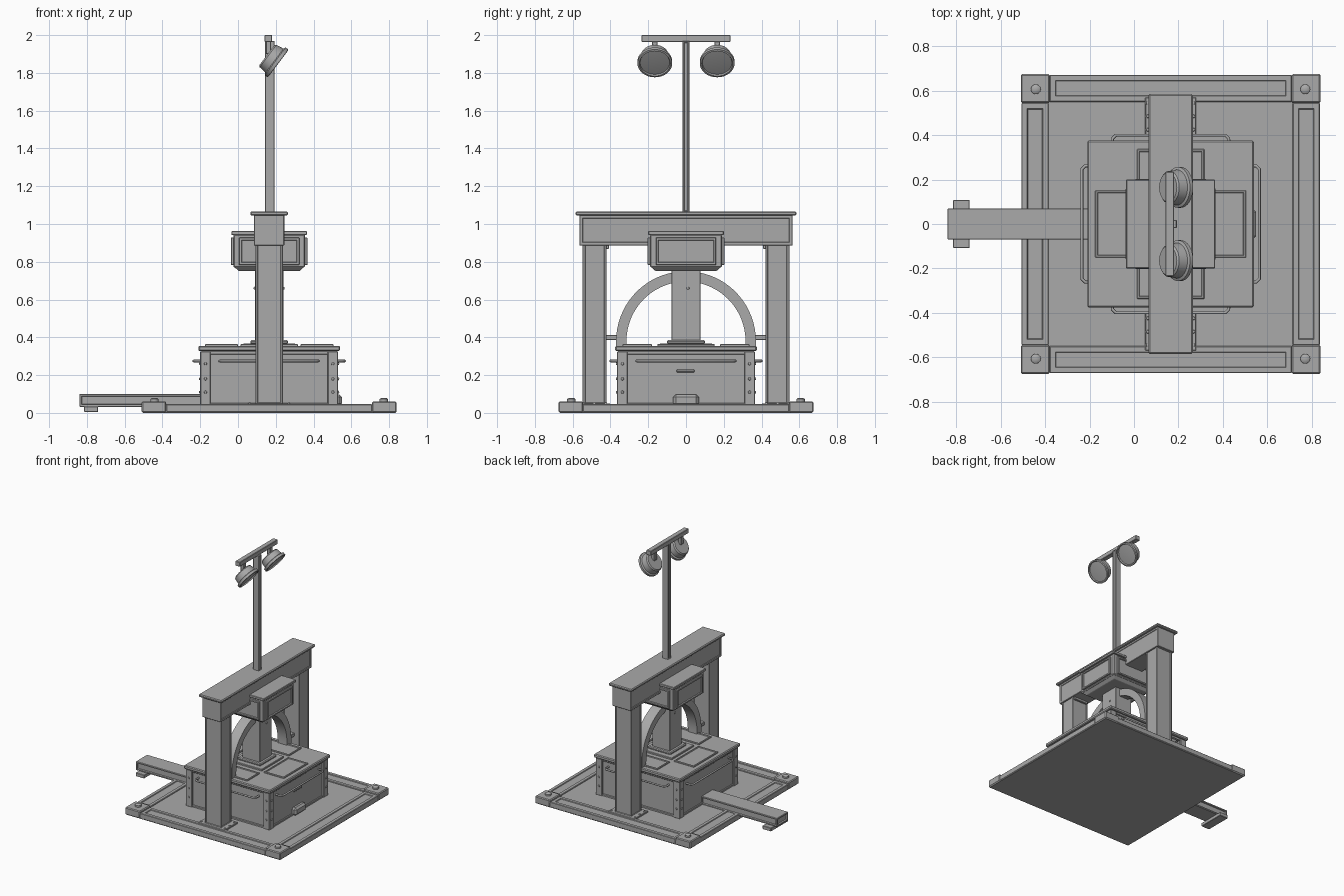
import bpy, bmesh, math
from mathutils import Vector, Matrix

cube = bpy.data.objects.get("Cube")
if cube:
    bpy.data.objects.remove(cube, do_unlink=True)

CX = 0.165  # centre line of the machine
GREY = (0.4, 0.4, 0.4, 1)
grey = bpy.data.materials.new("plain grey")
grey.use_nodes = True
grey.diffuse_color = GREY
grey.node_tree.nodes["Principled BSDF"].inputs["Base Color"].default_value = GREY


def finish(name, bm, smooth=False):
    bmesh.ops.recalc_face_normals(bm, faces=bm.faces)
    mesh = bpy.data.meshes.new(name)
    bm.to_mesh(mesh)
    bm.free()
    mesh.materials.append(grey)
    ob = bpy.data.objects.new(name, mesh)
    bpy.context.collection.objects.link(ob)
    if smooth:
        bpy.ops.object.select_all(action="DESELECT")
        ob.select_set(True)
        bpy.context.view_layer.objects.active = ob
        bpy.ops.object.shade_smooth_by_angle(angle=math.radians(35))
    return ob


def box(name, x, y, z, panels=(), margin=0.03, depth=-0.008, bevel=0.003, taper=0):
    """Box from (low, high) ranges; faces along the panel directions get an inset panel."""
    bm = bmesh.new()
    bmesh.ops.create_cube(bm, size=1)
    for v in bm.verts:
        low = v.co.z < 0
        v.co = [r[0] + (r[1] - r[0]) * (c + 0.5) for r, c in zip((x, y, z), v.co)]
        if low and taper:
            v.co.x -= math.copysign(taper, v.co.x)
            v.co.y -= math.copysign(taper, v.co.y)
    if bevel:
        bmesh.ops.bevel(bm, geom=bm.edges[:], offset=bevel, segments=1, affect="EDGES")
    bm.normal_update()
    for d in panels:
        face = max((f for f in bm.faces if f.normal.dot(Vector(d)) > 0.99), key=lambda f: f.calc_area())
        bmesh.ops.inset_individual(bm, faces=[face], thickness=margin)
        bmesh.ops.inset_individual(bm, faces=[face], thickness=0.004, depth=depth)
    bmesh.ops.translate(bm, verts=bm.verts, vec=(CX, 0, 0))
    return finish(name, bm)


def lathe(name, profile, origin, axis=(0, 0, 1), steps=32):
    """Spin (radius, height) points round an axis."""
    bm = bmesh.new()
    verts = [bm.verts.new((r, 0, h)) for r, h in profile]
    edges = [bm.edges.new(p) for p in zip(verts, verts[1:])]
    bmesh.ops.spin(bm, geom=verts + edges, cent=(0, 0, 0), axis=(0, 0, 1),
                   angle=math.tau, steps=steps)
    bmesh.ops.remove_doubles(bm, verts=bm.verts, dist=0.0001)
    turn = Vector((0, 0, 1)).rotation_difference(Vector(axis)).to_matrix().to_4x4()
    place = Matrix.Translation(Vector(origin) + Vector((CX, 0, 0))) @ turn
    bmesh.ops.transform(bm, matrix=place, verts=bm.verts)
    return finish(name, bm, True)


def rivet(name, origin, axis, r=0.008):
    lathe(name, [(r, 0), (r * 0.8, r * 0.6), (0, r * 0.8)], origin, axis, 10)


def sym(h):
    return (-h, h)


def span(s, a, b):
    return tuple(sorted((s * a, s * b)))


UP, LEFT, RIGHT, FRONT, BACK = (0, 0, 1), (1, 0, 0), (-1, 0, 0), (0, -1, 0), (0, 1, 0)
SIDES = (LEFT, RIGHT, FRONT, BACK)

# Base plate with raised edge strips and bolted corner blocks
box("base_plate", sym(0.67), sym(0.67), (0, 0.038))
for s in (-1, 1):
    box("edge_strip_long", sym(0.545), span(s, 0.55, 0.672), (0.005, 0.046), [UP], 0.032, -0.006)
    box("edge_strip_side", span(s, 0.55, 0.672), sym(0.545), (0.005, 0.046), [UP], 0.032, -0.006)
    for t in (-1, 1):
        box("corner_block", span(s, 0.545, 0.675), span(t, 0.545, 0.675), (0.002, 0.06), bevel=0.006)
        lathe("corner_knob", [(0.022, 0), (0.022, 0.014), (0.014, 0.02), (0, 0.021)],
              (s * 0.607, t * 0.607, 0.059), steps=20)

# Main cabinet
box("cabinet", sym(0.35), sym(0.35), (0.03, 0.33))
box("cabinet_upper_rim", sym(0.36), sym(0.36), (0.31, 0.328))
box("cabinet_foot_skirt", sym(0.358), sym(0.358), (0.03, 0.052))
box("cabinet_top", sym(0.375), sym(0.375), (0.327, 0.355), bevel=0.006)
for s in (-1, 1):
    for t in (-1, 1):
        box("corner_post", span(s, 0.31, 0.365), span(t, 0.31, 0.365), (0.036, 0.325))
        for z in (0.11, 0.18, 0.26):
            rivet("post_rivet", (s * 0.365, t * 0.337, z), (s, 0, 0))
            rivet("post_rivet", (s * 0.337, t * 0.365, z), (0, t, 0))
    box("top_tile_side", span(s, 0.165, 0.34), sym(0.152), (0.35, 0.364), [UP], 0.01, -0.006)
    box("top_tile_end", sym(0.152), span(s, 0.18, 0.337), (0.35, 0.364), [UP], 0.01, -0.006)

# Grab rails round the cabinet
for i in range(4):
    curve = bpy.data.curves.new("grab_rail", "CURVE")
    curve.dimensions = "3D"
    curve.bevel_depth = 0.007
    curve.bevel_resolution = 2
    curve.use_fill_caps = True
    path = [(-0.262, 0.34), (-0.262, 0.385), (-0.247, 0.4), (0.247, 0.4), (0.262, 0.385), (0.262, 0.34)]
    line = curve.splines.new("POLY")
    line.points.add(len(path) - 1)
    for p, (a, b) in zip(line.points, path):
        p.co = (a, b, 0.275, 1)
    curve.materials.append(grey)
    rail = bpy.data.objects.new("grab_rail", curve)
    rail.rotation_euler.z = i * math.pi / 2
    rail.location.x = CX
    bpy.context.collection.objects.link(rail)

# Left face: handle slot and rounded foot pedal
box("drawer_handle", (0.345, 0.36), (-0.05, 0.045), (0.215, 0.23))
pedal = box("foot_pedal", (0.34, 0.385), sym(0.068), (0.036, 0.098), bevel=0.014)

# Central column
box("column_flange", sym(0.138), sym(0.138), (0.35, 0.368))
box("column_collar", sym(0.1), sym(0.1), (0.365, 0.385), bevel=0.006)
box("column", sym(0.076), sym(0.076), (0.37, 0.77))
for s in (-1, 1):
    rivet("column_rivet", (s * 0.076, 0.01, 0.66), (s, 0, 0))

# Head block with framed side panels
box("head", sym(0.19), sym(0.19), (0.77, 0.945), bevel=0.006)
box("head_underside", sym(0.188), sym(0.188), (0.75, 0.776), taper=0.028)
box("head_cap", sym(0.2), sym(0.2), (0.942, 0.962))
for s in (-1, 1):
    box("head_panel_side", span(s, 0.185, 0.203), sym(0.16), (0.782, 0.928),
        [(s, 0, 0)], 0.014, -0.008)
    box("head_panel_end", sym(0.16), span(s, 0.185, 0.203), (0.782, 0.928),
        [(0, s, 0)], 0.014, -0.008)

# Arch over the cabinet
bm = bmesh.new()
rings = []
points = [(math.cos(a), math.sin(a)) for a in (math.pi * i / 36 for i in range(37))]
for c, s, drop in [(1, 0, 0.03)] + [(c, s, 0) for c, s in points] + [(-1, 0, 0.03)]:
    rings.append([bm.verts.new((CX + x, r * c, 0.38 + r * s - drop))
                  for x, r in ((-0.04, 0.315), (0.04, 0.315), (0.04, 0.37), (-0.04, 0.37))])
for a, b in zip(rings, rings[1:]):
    for i in range(4):
        j = (i + 1) % 4
        bm.faces.new((a[i], a[j], b[j], b[i]))
bm.faces.new(rings[0])
bm.faces.new(rings[-1])
finish("arch", bm, True)

# Gantry legs and beam
for s in (-1, 1):
    box("gantry_leg", sym(0.073), span(s, 0.42, 0.547), (0.04, 0.9), SIDES, 0.012, -0.004)
    box("leg_foot", sym(0.115), span(s, 0.4, 0.57), (0.03, 0.05))
    box("leg_bracket", sym(0.06), span(s, 0.408, 0.43), (0.868, 0.895))
    box("arch_bracket", sym(0.03), span(s, 0.355, 0.425), (0.385, 0.412))
    for t in (-1, 1):
        for y in (0.425, 0.485, 0.545):
            rivet("foot_rivet", (t * 0.103, s * y, 0.05), UP)
box("beam", sym(0.08), sym(0.565), (0.885, 1.05), (LEFT, RIGHT), 0.02, -0.004)
box("beam_cap", sym(0.1), sym(0.585), (1.045, 1.066), bevel=0.006)

# Outrigger arm
box("outrigger_arm", (-1.005, -0.34), sym(0.07), (0.032, 0.1), (FRONT, BACK, RIGHT), 0.012, -0.01)
box("outrigger_foot", (-0.98, -0.905), sym(0.108), (0.005, 0.033))

# Light mast
box("mast", (-0.022, 0.028), sym(0.018), (1.06, 1.97), (LEFT, RIGHT), 0.007, -0.004)
box("mast_crossbar", (-0.024, 0.016), sym(0.236), (1.964, 2.0))

# Tilted lamps hung from the crossbar
lamp = [(0, 0), (0.066, 0), (0.074, 0.008), (0.08, 0.05), (0.092, 0.055), (0.092, 0.073),
        (0.082, 0.075), (0.078, 0.066), (0, 0.072)]
for s in (-1, 1):
    lathe("lamp", lamp, (-0.012, s * 0.165, 1.894), (0.8, 0, -0.6))
    box("lamp_hanger", (-0.018, 0.01), span(s, 0.15, 0.18), (1.9, 1.968))
